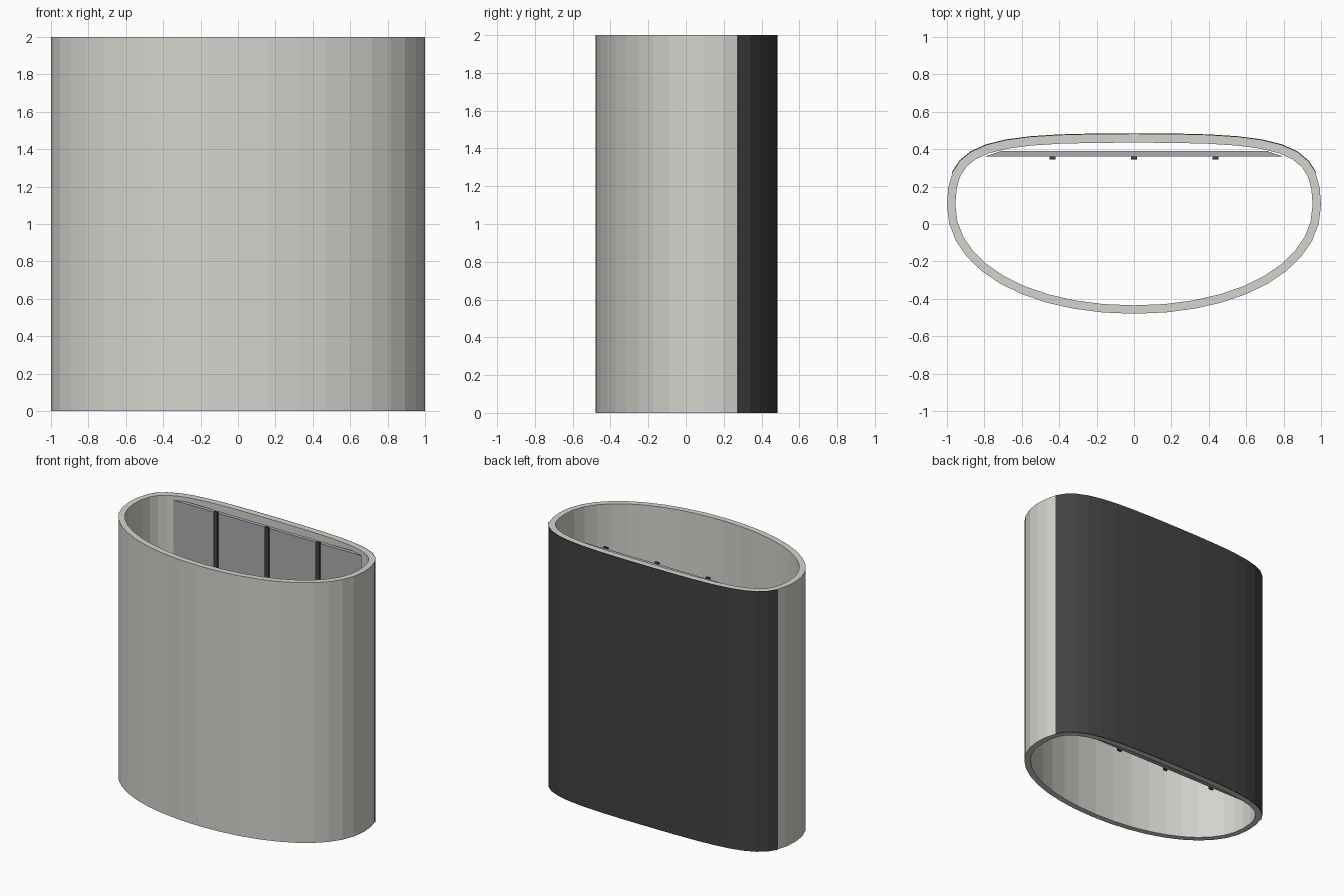
import bpy
import bmesh
from mathutils import Vector
from mathutils.geometry import interpolate_bezier

if "Cube" in bpy.data.objects:
    bpy.data.objects.remove(bpy.data.objects["Cube"], do_unlink=True)

HEIGHT = 2.0
STEPS = 10       # facets per quarter of the outline
WALL = 0.045


def material(name, color):
    mat = bpy.data.materials.new(name)
    mat.use_nodes = True
    mat.diffuse_color = (*color, 1)
    mat.node_tree.nodes["Principled BSDF"].inputs["Base Color"].default_value = (*color, 1)
    return mat


stone = material("warm light grey", (0.66, 0.66, 0.62))
charcoal = material("charcoal", (0.055, 0.054, 0.059))
glass = material("cool mid grey", (0.42, 0.41, 0.44))


def finish(name, bm, mat):
    bmesh.ops.recalc_face_normals(bm, faces=bm.faces)
    mesh = bpy.data.meshes.new(name)
    bm.to_mesh(mesh)
    bm.free()
    mesh.materials.append(mat)
    obj = bpy.data.objects.new(name, mesh)
    bpy.context.collection.objects.link(obj)
    return obj


def sweep_wall(name, outer, inner, mat, closed):
    """Raise the band between two plan curves to full height."""
    bm = bmesh.new()
    rings = [[bm.verts.new((p.x, p.y, z)) for p in curve]
             for curve, z in ((outer, 0), (outer, HEIGHT), (inner, HEIGHT), (inner, 0))]
    count = len(outer)
    for i in range(count if closed else count - 1):
        j = (i + 1) % count
        for a in range(4):
            b = (a + 1) % 4
            bm.faces.new((rings[a][i], rings[a][j], rings[b][j], rings[b][i]))
    if not closed:
        for end in (0, -1):
            bm.faces.new([ring[end] for ring in rings])
    return finish(name, bm, mat)


def prism(name, plan, z0, z1, mat):
    bm = bmesh.new()
    face = bm.faces.new([bm.verts.new((x, y, z0)) for x, y in plan])
    top = bmesh.ops.extrude_face_region(bm, geom=[face])["geom"]
    bmesh.ops.translate(bm, vec=(0, 0, z1 - z0),
                        verts=[v for v in top if isinstance(v, bmesh.types.BMVert)])
    return finish(name, bm, mat)


def quarter(*points):
    return [p.to_2d() for p in interpolate_bezier(*[Vector((x, y, 0)) for x, y in points], STEPS + 1)]


# Plan outline: rounded front, flatter back, mirrored across x
front = quarter((0, -0.48), (0.58, -0.48), (1, -0.24), (1, 0.1))
back = quarter((1, 0.1), (1, 0.45), (0.77, 0.48), (0, 0.48))
half = front + back[1:]
outline = half + [Vector((-p.x, p.y)) for p in reversed(half[1:-1])]


def offset(curve, distance):
    result = []
    for i, p in enumerate(curve):
        along = (curve[(i + 1) % len(curve)] - curve[i - 1]).normalized()
        result.append(p + Vector((along.y, -along.x)) * distance)
    return result


# Hollow body
sweep_wall("body_wall", outline, offset(outline, -WALL), stone, True)

# Thin dark cladding wrapped round the back
first = STEPS + 2
last = 3 * STEPS - 2
clad_outer = offset(outline, 0.005)[first:last + 1]
clad_inner = offset(outline, -0.001)[first:last + 1]
sweep_wall("back_cladding", clad_outer, clad_inner, charcoal, False)

# Flat panel inside the back, with upright bars on its front
prism("inner_panel", [(-0.8, 0.36), (0.8, 0.36), (0.71, 0.39), (-0.71, 0.39)],
      0.03, HEIGHT - 0.03, glass)
for side, x in (("right", -0.435), ("middle", 0), ("left", 0.435)):
    prism(side + "_panel_bar",
          [(x - 0.016, 0.345), (x + 0.016, 0.345), (x + 0.016, 0.362), (x - 0.016, 0.362)],
          0.02, HEIGHT - 0.02, charcoal)
